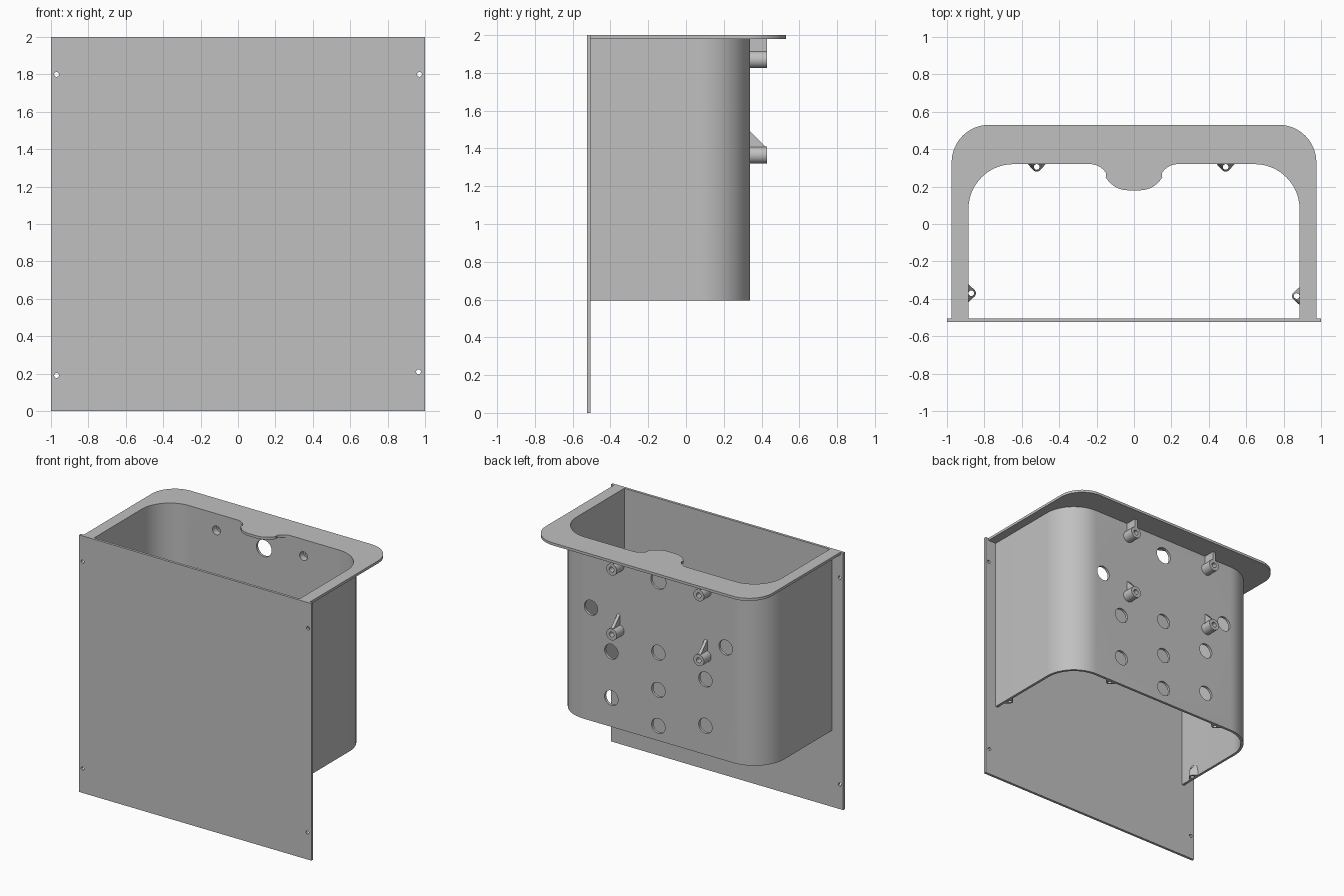
import bpy, bmesh
from math import sin, cos, radians, pi
from mathutils import Vector

if "Cube" in bpy.data.objects:
    bpy.data.objects.remove(bpy.data.objects["Cube"])

grey = bpy.data.materials.new("plain grey")
grey.use_nodes = True
grey.diffuse_color = (0.53, 0.53, 0.53, 1)
grey.node_tree.nodes["Principled BSDF"].inputs["Base Color"].default_value = grey.diffuse_color


def finish(name, bm):
    bmesh.ops.recalc_face_normals(bm, faces=bm.faces)
    mesh = bpy.data.meshes.new(name)
    bm.to_mesh(mesh)
    bm.free()
    mesh.materials.append(grey)
    ob = bpy.data.objects.new(name, mesh)
    bpy.context.collection.objects.link(ob)
    return ob


def add_prism(bm, pts, axis, a, b):
    """Extrude a flat outline along one axis, from a to b."""
    place = {"x": lambda u, v, w: (w, u, v),
             "y": lambda u, v, w: (u, w, v),
             "z": lambda u, v, w: (u, v, w)}[axis]
    low, high = [[bm.verts.new(place(u, v, w)) for u, v in pts] for w in (a, b)]
    bm.faces.new(low)
    bm.faces.new(high)
    n = len(pts)
    for i in range(n):
        j = (i + 1) % n
        bm.faces.new((low[i], low[j], high[j], high[i]))


def prism(name, pts, axis, a, b):
    bm = bmesh.new()
    add_prism(bm, pts, axis, a, b)
    return finish(name, bm)


def arc(cx, cy, r, start, end, n=16):
    return [(cx + r * cos(radians(start + (end - start) * i / n)),
             cy + r * sin(radians(start + (end - start) * i / n))) for i in range(n + 1)]


def circle(cx, cy, r, n=32):
    return arc(cx, cy, r, 0, 360 - 360 / n, n - 1)


def mirrored(half):
    """Complete a right-hand half path with its mirror image."""
    return half + [(-x, y) for x, y in reversed(half)]


def cut(ob, circles, axis, a, b):
    """Drill round holes, given as (u, v, radius), through an object."""
    bm = bmesh.new()
    for u, v, r in circles:
        add_prism(bm, circle(u, v, r), axis, a, b)
    cutter = finish("cutter", bm)
    cutter.hide_render = True
    mod = ob.modifiers.new("holes", "BOOLEAN")
    mod.operation, mod.solver, mod.object = "DIFFERENCE", "EXACT", cutter
    bpy.context.view_layer.update()
    graph = bpy.context.evaluated_depsgraph_get()
    mesh = bpy.data.meshes.new_from_object(ob.evaluated_get(graph))
    ob.modifiers.clear()
    ob.data = mesh
    bpy.data.objects.remove(cutter)


FRONT, BOTTOM, TOP = -0.505, 0.595, 2.0

# Front plate with four corner screw holes
plate = prism("front_plate", [(-1, 0), (1, 0), (1, TOP), (-1, TOP)], "y", -0.525, FRONT)
cut(plate, [(-0.97, 1.8, 0.013), (0.97, 1.8, 0.013),
            (-0.97, 0.19, 0.013), (0.965, 0.21, 0.013)], "y", -0.6, -0.4)

# U-shaped wall
inner = [(0.885, FRONT)] + arc(0.645, 0.08, 0.24, 0, 90)
outer = [(0.905, FRONT)] + arc(0.645, 0.08, 0.26, 0, 90)
wall = prism("curved_wall", mirrored(outer) + mirrored(inner)[::-1], "z", BOTTOM, 1.98)

# Wall openings and the recesses behind the standoffs
standoffs = [(x, z) for x in (-0.41, 0.34) for z in (1.365, 1.87)]
openings = [(0, z, 0.058) for z in (0.71, 0.99, 1.28)] + [(0, 1.84, 0.065)]
for side in (-1, 1):
    openings += [(side * 0.58, 1.475, 0.058)]
    openings += [(side * 0.405, z, 0.058) for z in (0.82, 1.18)]
cut(wall, openings + [(x, z, 0.034) for x, z in standoffs], "y", 0.25, 0.4)

# Top rim with a rounded tongue at the back
rim_outer = [(0.975, FRONT)] + arc(0.775, 0.33, 0.2, 0, 90)
tongue = arc(0.235, 0.22, 0.1, 90, 150, 10) + arc(0.03, 0.32, 0.14, -30, -90, 10)
prism("top_rim", mirrored(rim_outer) + mirrored(inner + tongue)[::-1], "z", 1.98, TOP)

# Rear standoffs, each with a thin web above it
for x, z in standoffs:
    boss = prism("standoff", circle(x, z, 0.045), "y", 0.335, 0.43)
    cut(boss, [(x, z, 0.034)], "y", 0.3, 0.37)
    cut(boss, [(x, z, 0.02)], "y", 0.3, 0.5)
    if z > 1.6:
        web = [(0.335, z + 0.035), (0.43, z + 0.035), (0.43, 1.98), (0.335, 1.98)]
    else:
        web = [(0.335, z + 0.035), (0.43, z + 0.035), (0.335, z + 0.13)]
    prism("standoff_web", web, "x", x - 0.012, x + 0.012)

# Screw tabs inside the lower edge, tapering up into the wall
tabs = [((-0.52, 0.32), (0, -1)), ((0.49, 0.32), (0, -1)),
        ((-0.885, -0.37), (1, 0)), ((0.885, -0.385), (-1, 0))]
for base, direction in tabs:
    base, inward = Vector(base), Vector(direction)
    along = Vector((-inward.y, inward.x))
    centre = base + inward * 0.015
    root = base - inward * 0.008
    bm = bmesh.new()
    for z, half in ((BOTTOM, 0.055), (0.63, 0.055), (0.72, 0.03)):
        for s in (-half, half):
            bm.verts.new((*(root + along * s), z))
    for z in (BOTTOM, 0.64):
        for i in range(24):
            a = 2 * pi * i / 24
            spot = centre + 0.025 * (along * cos(a) + inward * sin(a))
            if (spot - root).dot(inward) > 0:
                bm.verts.new((*spot, z))
    bmesh.ops.convex_hull(bm, input=bm.verts)
    bmesh.ops.delete(bm, geom=[v for v in bm.verts if not v.link_faces], context="VERTS")
    bmesh.ops.dissolve_limit(bm, angle_limit=0.01, verts=bm.verts, edges=bm.edges)
    tab = finish("screw_tab", bm)
    cut(tab, [(centre.x, centre.y, 0.015)], "z", 0.5, 0.8)

# Smooth the curved faces and keep the edges crisp
bpy.ops.object.select_all(action="DESELECT")
for ob in bpy.context.collection.objects:
    if ob.type == "MESH" and grey.name in ob.data.materials:
        ob.select_set(True)
        bpy.context.view_layer.objects.active = ob
bpy.ops.object.shade_smooth_by_angle(angle=radians(30))
